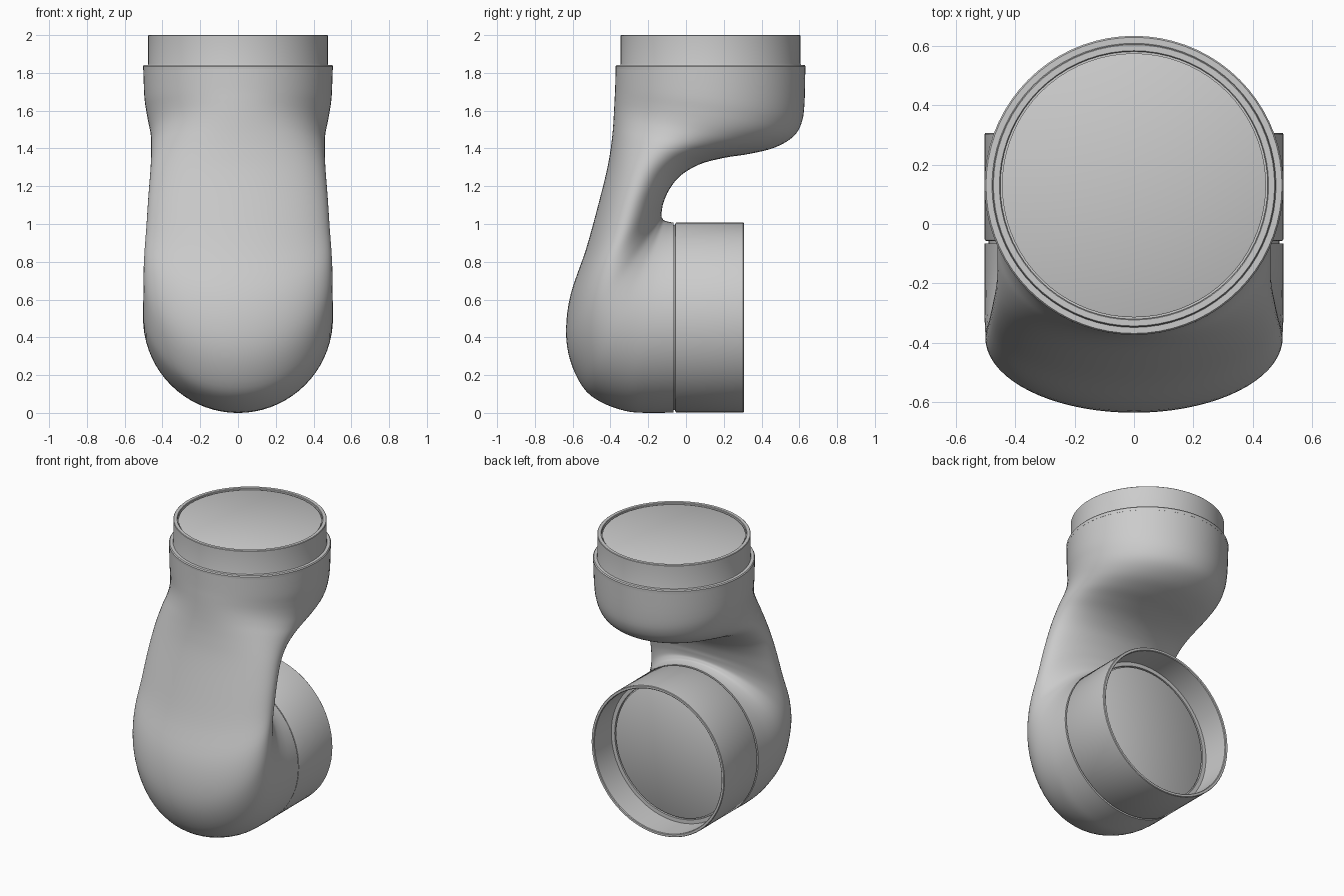
import bpy
from math import sin, cos, tau, radians
from mathutils import Vector, Matrix

cube = bpy.data.objects.get("Cube")
if cube:
    bpy.data.objects.remove(cube)

# One grey for the whole link
grey = bpy.data.materials.new("satin grey")
grey.use_nodes = True
grey.diffuse_color = (0.6, 0.6, 0.6, 1)
grey.node_tree.nodes["Principled BSDF"].inputs["Base Color"].default_value = grey.diffuse_color

SIDES = 72


def skin_rings(name, rings, cap_start, cap_end):
    """Join equal rings of points into a smooth, optionally capped skin."""
    count = len(rings[0])
    verts = [point for ring in rings for point in ring]
    faces = []
    for r in range(len(rings) - 1):
        for s in range(count):
            a, b = r * count + s, r * count + (s + 1) % count
            faces.append((a, b, b + count, a + count))
    if cap_start:
        faces.append(tuple(reversed(range(count))))
    if cap_end:
        faces.append(tuple(range(len(verts) - count, len(verts))))
    mesh = bpy.data.meshes.new(name)
    mesh.from_pydata(verts, [], faces)
    mesh.materials.append(grey)
    obj = bpy.data.objects.new(name, mesh)
    bpy.context.collection.objects.link(obj)
    bpy.ops.object.select_all(action='DESELECT')
    bpy.context.view_layer.objects.active = obj
    obj.select_set(True)
    bpy.ops.object.mode_set(mode='EDIT')
    bpy.ops.mesh.select_all(action='SELECT')
    bpy.ops.mesh.normals_make_consistent(inside=False)
    bpy.ops.object.mode_set(mode='OBJECT')
    bpy.ops.object.shade_smooth_by_angle(angle=radians(35))
    return obj


def lathe(name, profile, matrix):
    """Turn (radius, height) points round the local z axis."""
    rings = [[matrix @ Vector((r * cos(tau * s / SIDES), r * sin(tau * s / SIDES), h))
              for s in range(SIDES)] for r, h in profile]
    return skin_rings(name, rings, True, True)


def smooth_between(rows, steps):
    """Catmull-Rom interpolation of rows of numbers."""
    result = []
    last = len(rows) - 1
    for i in range(last):
        p, q, r, s = (rows[min(max(i + k, 0), last)] for k in (-1, 0, 1, 2))
        for j in range(steps):
            t = j / steps
            result.append([b + (c - a) * t / 2 + (2 * a - 5 * b + 4 * c - d) * t * t / 2
                           + (3 * b - a - 3 * c + d) * t ** 3 / 2
                           for a, b, c, d in zip(p, q, r, s)])
    result.append(rows[-1])
    return result


# Body sections: outer edge y, z, inner edge y, z, half width
sections = [
    (-.065, .002, -.065, 1.008, .503),
    (-.2, 0, -.085, 1.01, .503),
    (-.32, .01, -.105, 1.015, .503),
    (-.455, .06, -.118, 1.02, .503),
    (-.545, .135, -.125, 1.03, .502),
    (-.614, .28, -.13, 1.04, .5),
    (-.635, .44, -.13, 1.055, .5),
    (-.61, .63, -.127, 1.075, .495),
    (-.53, .865, -.12, 1.11, .485),
    (-.465, 1.1, -.09, 1.18, .475),
    (-.42, 1.28, -.03, 1.255, .465),
    (-.4, 1.39, .07, 1.315, .46),
    (-.39, 1.47, .2, 1.35, .46),
    (-.385, 1.53, .34, 1.372, .46),
    (-.382, 1.58, .47, 1.405, .465),
    (-.38, 1.62, .565, 1.46, .475),
    (-.378, 1.66, .61, 1.53, .485),
    (-.375, 1.72, .627, 1.63, .496),
    (-.372, 1.835, .632, 1.835, .502),
]
rings = []
for oy, oz, iy, iz, width in smooth_between(sections, 4):
    middle = Vector((0, (oy + iy) / 2, (oz + iz) / 2))
    half = Vector((0, (iy - oy) / 2, (iz - oz) / 2))
    rings.append([middle + half * cos(tau * s / SIDES)
                  + Vector((width * sin(tau * s / SIDES), 0, 0)) for s in range(SIDES)])
skin_rings("curved_body", rings, True, True)

# Upper collar: shoulder lip, plug wall, rim, groove and recessed cap
upper = Matrix.Translation((0, .13, 0))
lathe("upper_collar", [
    (.502, 1.815), (.503, 1.835), (.498, 1.842), (.478, 1.842),
    (.476, 1.85), (.476, 1.997), (.473, 2), (.453, 2), (.45, 1.997),
    (.45, 1.98), (.444, 1.98), (.444, 1.99), (.44, 1.992)], upper)

# Lower collar: seam, outer wall, open socket and its floor, facing back
lower = Matrix.Translation((0, 0, .505)) @ Matrix.Rotation(radians(-90), 4, 'X')
lathe("lower_collar", [
    (.49, -.07), (.49, -.058), (.5, -.056), (.503, -.05),
    (.503, .302), (.5, .306), (.486, .306), (.482, .302),
    (.482, .12), (.456, .12), (.456, .105), (.448, .105), (.448, .118), (.445, .12)], lower)
